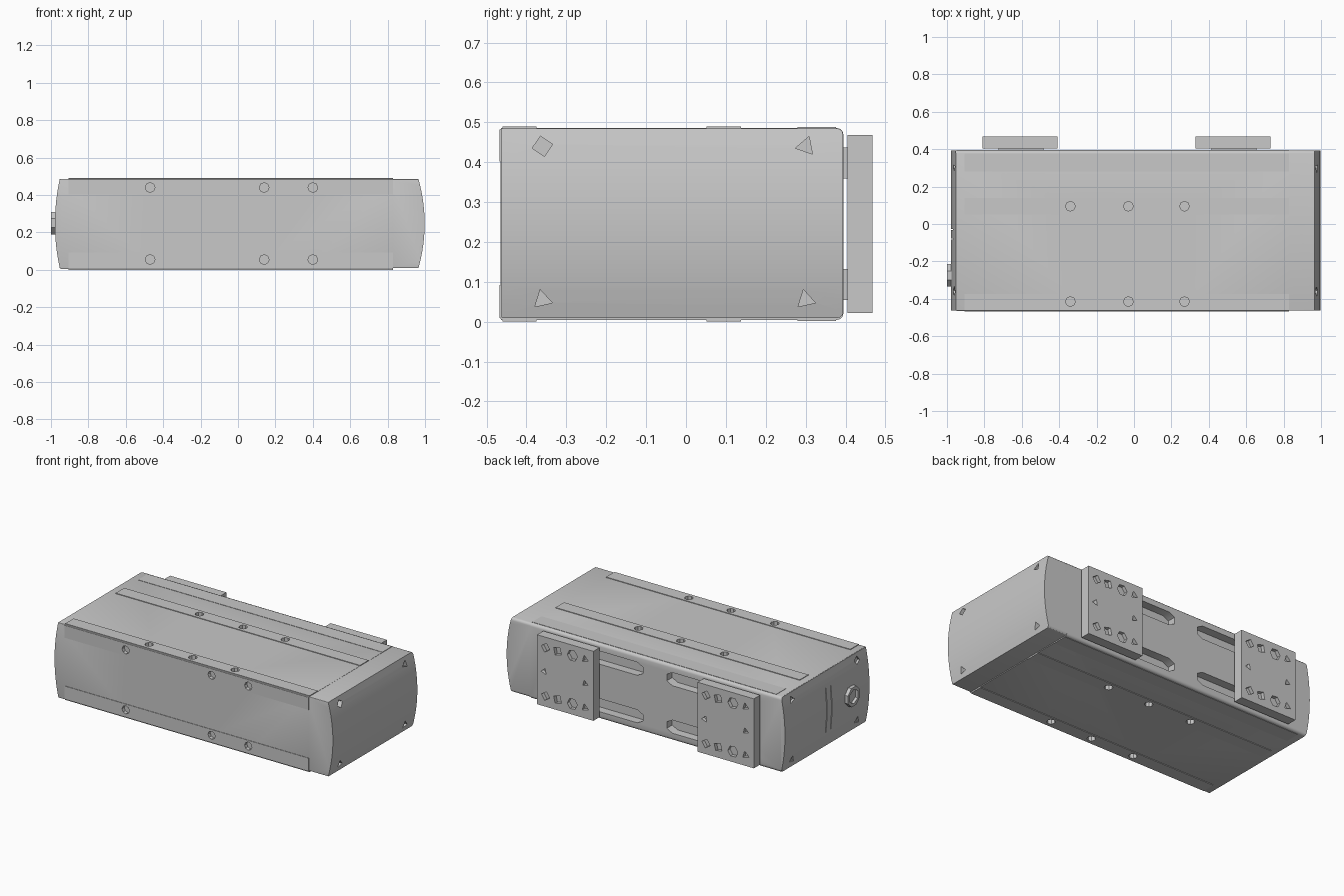
import bpy, bmesh, math
from mathutils import Matrix, Vector

cube = bpy.data.objects.get("Cube")
if cube:
    bpy.data.objects.remove(cube, do_unlink=True)

grey = bpy.data.materials.new("light_grey")
grey.use_nodes = True
colour = (0.58, 0.58, 0.58, 1)
grey.diffuse_color = colour
grey.node_tree.nodes["Principled BSDF"].inputs["Base Color"].default_value = colour

parts = []


def finish(name, bm):
    bmesh.ops.recalc_face_normals(bm, faces=bm.faces)
    mesh = bpy.data.meshes.new(name)
    bm.to_mesh(mesh)
    bm.free()
    ob = bpy.data.objects.new(name, mesh)
    bpy.context.collection.objects.link(ob)
    mesh.materials.append(grey)
    return ob


def add_box(bm, lo, hi):
    lo, hi = Vector(lo), Vector(hi)
    m = Matrix.Translation((lo + hi) / 2) @ Matrix.Diagonal((hi - lo).to_4d())
    bmesh.ops.create_cube(bm, size=1, matrix=m)


def add_prism(bm, centre, axis, radius, depth, sides, turn=0.0):
    m = (Matrix.Translation(centre) @ Vector(axis).to_track_quat("Z", "Y").to_matrix().to_4x4()
         @ Matrix.Rotation(turn, 4, "Z"))
    bmesh.ops.create_cone(bm, cap_ends=True, segments=sides, radius1=radius,
                          radius2=radius, depth=depth, matrix=m)


def extrude_profile(bm, pts, axis, length):
    # closed outline swept along an axis
    face = bm.faces.new([bm.verts.new(p) for p in pts])
    out = bmesh.ops.extrude_face_region(bm, geom=[face])
    moved = [v for v in out["geom"] if isinstance(v, bmesh.types.BMVert)]
    bmesh.ops.translate(bm, verts=moved, vec=Vector(axis) * length)


def round_long_edges(bm, back, front):
    # round the edges running along x, more at the back
    for sign, width in ((1, back), (-1, front)):
        edges = [e for e in bm.edges
                 if abs((e.verts[0].co - e.verts[1].co).normalized().x) > 0.99
                 and all((v.co.y + 0.035) * sign > 0.4 for v in e.verts)]
        bmesh.ops.bevel(bm, geom=edges, offset=width, segments=3, profile=0.5,
                        affect="EDGES")


def cut(ob, cutter):
    mod = ob.modifiers.new("cut", "BOOLEAN")
    mod.operation, mod.solver, mod.object = "DIFFERENCE", "EXACT", cutter
    graph = bpy.context.evaluated_depsgraph_get()
    graph.update()
    mesh = bpy.data.meshes.new_from_object(ob.evaluated_get(graph))
    ob.modifiers.clear()
    ob.data = mesh


# --- cutters: fixing holes on four faces and the slide slots at the back
bm = bmesh.new()
for x in (-0.34, -0.03, 0.27):
    for y in (-0.415, 0.095):
        for z in (0.0, 0.49):
            add_prism(bm, (x, y, z), (0, 0, 1), 0.026, 0.06, 8)
for x in (-0.47, 0.14, 0.40):
    for z in (0.055, 0.44):
        add_prism(bm, (x, -0.47, z), (0, 1, 0), 0.026, 0.05, 8)
for x0, x1 in ((-0.80, -0.14), (0.03, 0.70)):
    for z in (0.093, 0.398):
        h, c = 0.042, 0.04
        outline = [(x0, -0.5), (x0 + c, -1), (x1 - c, -1), (x1, -0.5),
                   (x1, 0.5), (x1 - c, 1), (x0 + c, 1), (x0, 0.5)]
        extrude_profile(bm, [(x, 0.34, z + h * s) for x, s in outline], (0, 1, 0), 0.1)
body_cutter = finish("body_cutter", bm)

# --- cutters: screw recesses in the end caps, seam grooves in the socket cap
bm = bmesh.new()
for side in (-1, 1):
    for y in (-0.36, 0.30):
        for z in (0.055, 0.44):
            sides = 4 if (y < 0 and z > 0.2) else 3
            add_prism(bm, (side * 0.985, y, z), (1, 0, 0), 0.026, 0.08, sides, z * 4)
for y in (-0.03, -0.08):
    add_box(bm, (-1.01, y - 0.003, 0.03), (-0.968, y + 0.003, 0.46))
cap_cutter = finish("cap_cutter", bm)

# --- main housing
bm = bmesh.new()
add_box(bm, (-0.95, -0.465, 0.004), (0.83, 0.395, 0.486))
round_long_edges(bm, 0.018, 0.004)
housing = finish("housing", bm)
cut(housing, body_cutter)
parts.append(housing)


# --- bowed end caps
def end_cap(name, inner, edge, bulge):
    n = 12
    arc = []
    for i in range(n + 1):
        t = 2 * i / n - 1
        arc.append((edge + bulge * (1 - t * t), 0.247 + 0.238 * t))
    outline = [(inner, 0.009)] + arc + [(inner, 0.485)]
    bm = bmesh.new()
    extrude_profile(bm, [(x, -0.463, z) for x, z in outline], (0, 1, 0), 0.857)
    round_long_edges(bm, 0.016, 0.004)
    ob = finish(name, bm)
    cut(ob, cap_cutter)
    parts.append(ob)


end_cap("left_end_cap", 0.82, 0.965, 0.033)
end_cap("right_end_cap", -0.945, -0.953, -0.026)


# --- thin raised mounting strips
def strip(name, lo, hi):
    bm = bmesh.new()
    add_box(bm, lo, hi)
    ob = finish(name, bm)
    cut(ob, body_cutter)
    parts.append(ob)


for label, low, high in (("top", 0.478, 0.490), ("bottom", 0.0, 0.012)):
    for place, y0, y1 in (("front", -0.46, -0.375), ("middle", 0.052, 0.138)):
        strip(f"{label}_{place}_strip", (-0.905, y0, low), (0.83, y1, high))
    inset = 0.002
    strip(f"{label}_back_strip", (-0.905, 0.28, low + inset), (0.83, 0.376, high - inset))
for label, z0, z1 in (("upper", 0.402, 0.482), ("lower", 0.009, 0.092)):
    strip(f"front_{label}_strip", (-0.905, -0.468, z0), (0.83, -0.458, z1))

# --- slide plates at the back, with drilled faces and slide blocks
for label, x0 in (("right", -0.81), ("left", 0.33)):
    x1 = x0 + 0.40
    bm = bmesh.new()
    for v in (0.09, 0.40):
        for u, r, sides in ((0.06, 0.026, 3), (0.15, 0.036, 6), (0.255, 0.032, 4), (0.34, 0.03, 4)):
            add_prism(bm, (x0 + u, 0.47, v), (0, 1, 0), r, 0.05, sides, u * 4)
    for u in (0.06, 0.35):
        add_prism(bm, (x0 + u, 0.47, 0.245), (0, 1, 0), 0.022, 0.05, 3, u * 5)
    drill = finish("plate_cutter", bm)
    bm = bmesh.new()
    add_box(bm, (x0, 0.405, 0.022), (x1, 0.468, 0.468))
    plate = finish(f"{label}_slide_plate", bm)
    cut(plate, drill)
    parts.append(plate)
    bpy.data.objects.remove(drill, do_unlink=True)
    bm = bmesh.new()
    for z in (0.093, 0.398):
        add_box(bm, (x0 + 0.085, 0.345, z - 0.039), (x1 - 0.075, 0.41, z + 0.039))
    parts.append(finish(f"{label}_slide_blocks", bm))

# --- hollow connector socket on the right end
bm = bmesh.new()
add_prism(bm, (-0.985, -0.275, 0.25), (1, 0, 0), 0.065, 0.03, 8, math.pi / 8)
socket = finish("connector_socket", bm)
bm = bmesh.new()
add_prism(bm, (-1.0, -0.275, 0.25), (1, 0, 0), 0.046, 0.036, 6)
bore = finish("socket_cutter", bm)
cut(socket, bore)
parts.append(socket)

for helper in (bore, body_cutter, cap_cutter):
    bpy.data.objects.remove(helper, do_unlink=True)

# --- smooth shading with crisp edges
bpy.ops.object.select_all(action="DESELECT")
for ob in parts:
    ob.select_set(True)
bpy.context.view_layer.objects.active = parts[0]
bpy.ops.object.shade_smooth_by_angle(angle=math.radians(30))
